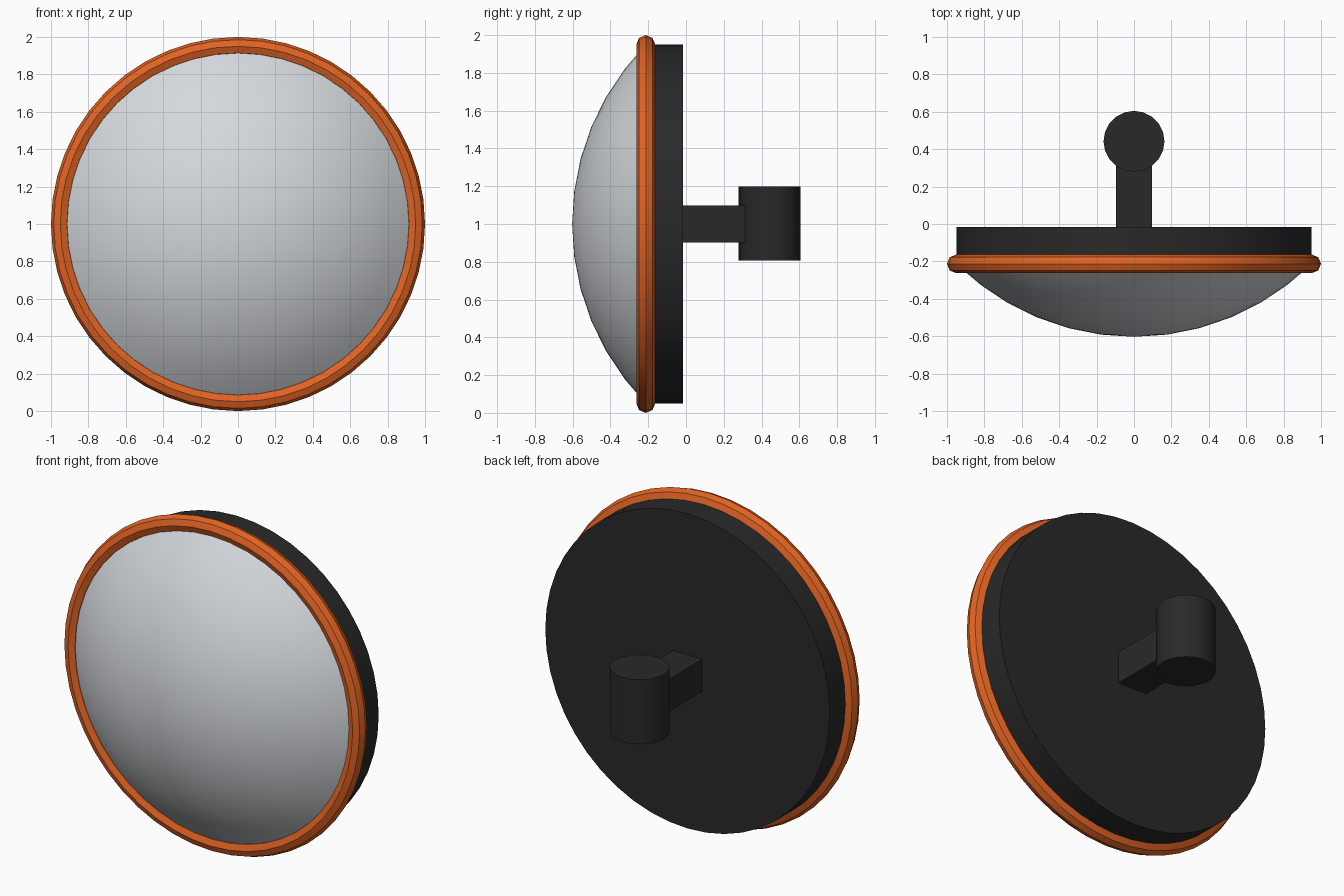
import bpy, math
from mathutils import Vector

if "Cube" in bpy.data.objects:
    bpy.data.objects.remove(bpy.data.objects["Cube"])

def material(name, rgb):
    m = bpy.data.materials.new(name)
    m.diffuse_color = (*rgb, 1)
    m.use_nodes = True
    m.node_tree.nodes["Principled BSDF"].inputs["Base Color"].default_value = m.diffuse_color
    return m

BLACK = material("black plastic", (0.022, 0.022, 0.022))
ORANGE = material("orange rim", (0.75, 0.125, 0.017))
SILVER = material("mirror silver", (0.66, 0.69, 0.72))

def finish(name, mat):
    ob = bpy.context.object
    ob.name = name
    ob.data.materials.append(mat)
    bpy.ops.object.transform_apply(location=True, rotation=True, scale=True)
    bpy.ops.object.shade_smooth_by_angle(angle=math.radians(30))
    return ob

def spun(name, profile, mat, closed=False, n=48):
    """Lathe (radius, y) points around the y axis at z = 1."""
    verts, faces, k = [], [], len(profile)
    for i in range(n):
        a = 2 * math.pi * i / n
        verts += [(r * math.cos(a), y, 1 + r * math.sin(a)) for r, y in profile]
    for i in range(n):
        j = (i + 1) % n
        for p in range(k if closed else k - 1):
            q = (p + 1) % k
            faces.append((i * k + p, j * k + p, j * k + q, i * k + q))
    me = bpy.data.meshes.new(name)
    me.from_pydata(verts, [], faces)
    ob = bpy.data.objects.new(name, me)
    bpy.context.collection.objects.link(ob)
    bpy.ops.object.select_all(action='DESELECT')
    ob.select_set(True)
    bpy.context.view_layer.objects.active = ob
    # merge the pole and make normals consistent
    bpy.ops.object.mode_set(mode='EDIT')
    bpy.ops.mesh.select_all(action='SELECT')
    bpy.ops.mesh.remove_doubles(threshold=1e-5)
    bpy.ops.mesh.normals_make_consistent(inside=False)
    bpy.ops.object.mode_set(mode='OBJECT')
    return finish(name, mat)

# convex mirror: spherical cap
R = 1.35
cap = [(R * math.sin(math.radians(a)), -0.603 + R * (1 - math.cos(math.radians(a))))
       for a in (0, 7.5, 15, 22.5, 30, 37.5, 43.5)]
spun("mirror_dome", cap, SILVER)

# rim: eight-sided ring
ring = [(0.95 + 0.05 * math.cos(i * math.pi / 4), -0.213 + 0.05 * math.sin(i * math.pi / 4))
        for i in range(8)]
spun("rim", ring, ORANGE, closed=True)

# back housing disc
bpy.ops.mesh.primitive_cylinder_add(vertices=48, radius=0.95, depth=0.19,
                                    location=(0, -0.11, 1), rotation=(math.pi / 2, 0, 0))
finish("back_housing", BLACK)

# bracket arm
bpy.ops.mesh.primitive_cube_add(size=1, location=(0, 0.2, 1))
bpy.context.object.scale = (0.195, 0.45, 0.195)
finish("bracket_arm", BLACK)

# pole clamp
bpy.ops.mesh.primitive_cylinder_add(vertices=20, radius=0.163, depth=0.39, location=(0, 0.442, 1.003))
finish("pole_clamp", BLACK)
